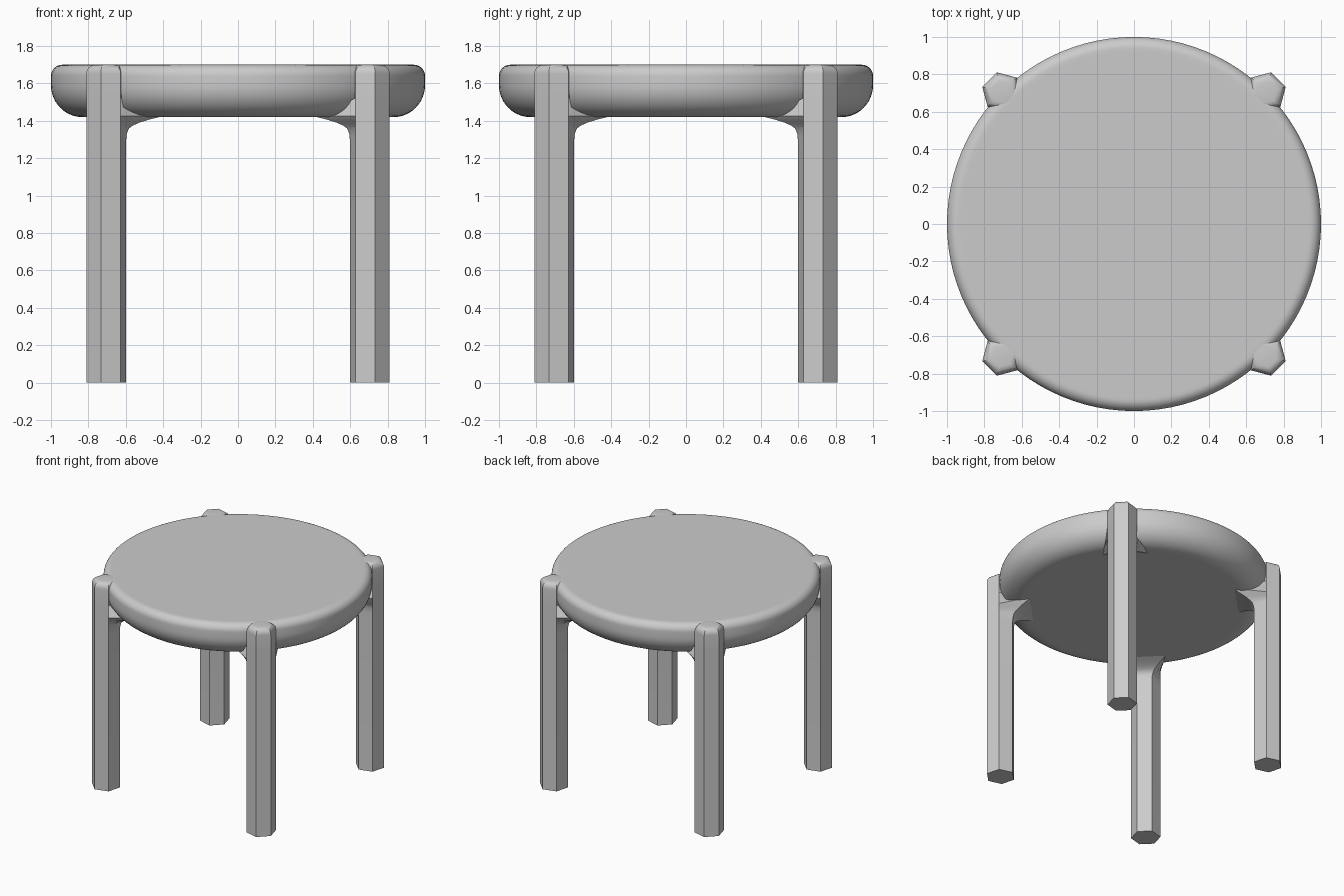
import bpy
import bmesh
import math

cube = bpy.data.objects.get("Cube")
if cube:
    bpy.data.objects.remove(cube, do_unlink=True)

grey = bpy.data.materials.new("light_grey")
grey.use_nodes = True
colour = (0.6, 0.6, 0.6, 1)
grey.diffuse_color = colour
grey.node_tree.nodes["Principled BSDF"].inputs["Base Color"].default_value = colour


def loft(name, rings):
    """Skin a stack of equal-length vertex rings and cap both ends."""
    bm = bmesh.new()
    loops = [[bm.verts.new(p) for p in ring] for ring in rings]
    count = len(loops[0])
    for low, high in zip(loops, loops[1:]):
        for i in range(count):
            j = (i + 1) % count
            bm.faces.new((low[i], low[j], high[j], high[i]))
    bm.faces.new(loops[0][::-1])
    bm.faces.new(loops[-1])
    bmesh.ops.recalc_face_normals(bm, faces=bm.faces)
    mesh = bpy.data.meshes.new(name)
    bm.to_mesh(mesh)
    bm.free()
    mesh.materials.append(grey)
    obj = bpy.data.objects.new(name, mesh)
    bpy.context.collection.objects.link(obj)
    bpy.ops.object.select_all(action="DESELECT")
    obj.select_set(True)
    bpy.context.view_layer.objects.active = obj
    bpy.ops.object.shade_smooth_by_angle(angle=math.radians(35))
    return obj


def arc(cx, cz, radius, start, end, steps):
    angles = [math.radians(start + (end - start) * i / steps) for i in range(steps + 1)]
    return [(cx + radius * math.cos(a), cz + radius * math.sin(a)) for a in angles]


def circle(radius, z, sides=96):
    return [(radius * math.cos(math.tau * i / sides),
             radius * math.sin(math.tau * i / sides), z) for i in range(sides)]


# Seat: round slab with a deep lower round and a tight upper round
BOTTOM, TOP = 1.42, 1.70
profile = [(0.80, BOTTOM)]
profile += arc(0.83, BOTTOM + 0.17, 0.17, -90, 0, 12)
profile += arc(0.94, TOP - 0.06, 0.06, 0, 90, 8)
profile += [(0.92, TOP)]
loft("seat", [circle(r, z) for r, z in profile])

# Legs: hexagonal posts whose inner edges flare into the seat underside
CENTRE, RADIUS = 0.997, 0.11


def leg_ring(z, scale=1.0, flare=0.0):
    ring = []
    for k in range(6):
        a = math.radians(30 + 60 * k)
        x, y = CENTRE + RADIUS * scale * math.cos(a), RADIUS * scale * math.sin(a)
        if k in (2, 3):
            x += (0.75 - x) * flare
            y += (math.copysign(0.18, y) - y) * flare
        ring.append((x, y, z))
    return ring


flares = [(1.29, 0), (1.33, 0.02), (1.36, 0.08), (1.375, 0.19),
          (1.39, 0.36), (1.405, 0.6), (1.415, 0.8), (1.425, 1)]
rings = [leg_ring(0)]
rings += [leg_ring(z, flare=f) for z, f in flares]
rings += [leg_ring(1.52)]
rings += [leg_ring(z, (r + 0.06) / RADIUS) for r, z in arc(0, TOP - 0.05, 0.05, 0, 90, 6)]

for name, angle in (("back_left_leg", 45), ("back_right_leg", 135),
                    ("front_right_leg", 225), ("front_left_leg", 315)):
    leg = loft(name, rings)
    leg.rotation_euler.z = math.radians(angle)
